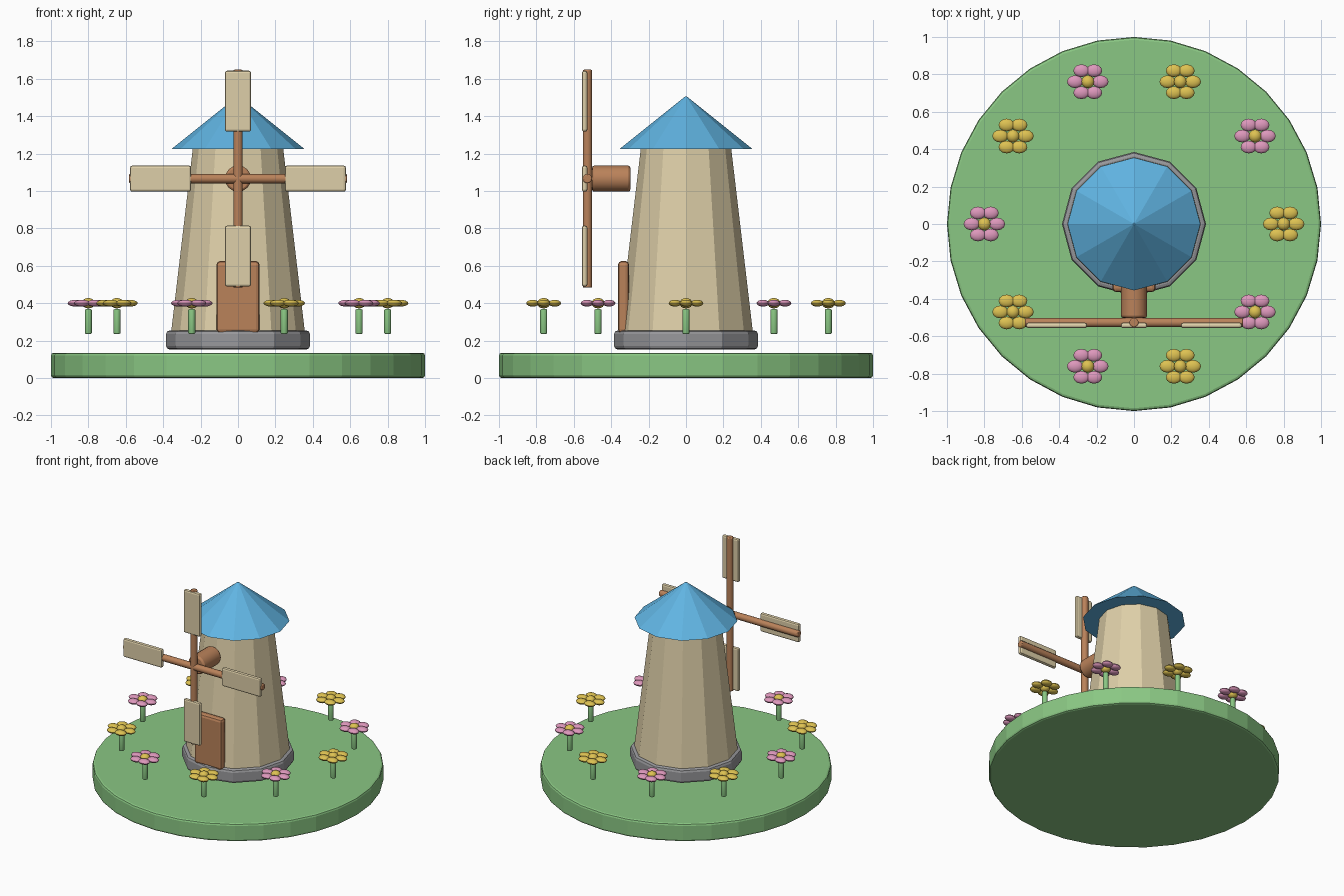
import bpy
from math import pi, cos, sin, radians
from mathutils import Matrix

cube = bpy.data.objects.get("Cube")
if cube:
    bpy.data.objects.remove(cube, do_unlink=True)


def material(name, srgb):
    """Flat colour given as 0-255 display values, stored as linear."""
    linear = [((c / 255 + 0.055) / 1.055) ** 2.4 for c in srgb]
    mat = bpy.data.materials.new(name)
    mat.use_nodes = True
    mat.diffuse_color = (*linear, 1)
    mat.node_tree.nodes["Principled BSDF"].inputs["Base Color"].default_value = (*linear, 1)
    return mat


GREEN = material("grass green", (138, 199, 131))
STONE = material("stone grey", (152, 152, 155))
PLASTER = material("cream plaster", (222, 207, 168))
BLUE = material("roof blue", (96, 180, 226))
WOOD = material("brown wood", (186, 130, 90))
PINK = material("petal pink", (222, 152, 188))
YELLOW = material("petal yellow", (222, 194, 82))


def finish(name, mat, bevel=0, segments=2, smooth=False):
    """Name and colour the active object, soften its edges."""
    obj = bpy.context.object
    obj.name = name
    obj.data.materials.append(mat)
    if bevel:
        mod = obj.modifiers.new("soft edges", "BEVEL")
        mod.width, mod.segments = bevel, segments
    if smooth:
        bpy.ops.object.shade_smooth_by_angle(angle=radians(40))
    return obj


def cone(name, mat, sides, r_low, r_high, low, high, **kw):
    """Upright tapered prism with a corner facing +y."""
    bpy.ops.mesh.primitive_cone_add(vertices=sides, radius1=r_low, radius2=r_high,
                                    depth=high - low, location=(0, 0, (low + high) / 2))
    return finish(name, mat, **kw)


def rod(name, mat, sides, radius, length, centre, rotation=(0, 0, 0), **kw):
    bpy.ops.mesh.primitive_cylinder_add(vertices=sides, radius=radius, depth=length,
                                        location=centre, rotation=rotation)
    return finish(name, mat, **kw)


def box(name, mat, size, centre, bevel):
    bpy.ops.mesh.primitive_cube_add(size=1, location=centre)
    bpy.context.object.data.transform(Matrix.Diagonal((*size, 1)))
    return finish(name, mat, bevel=bevel)


def blob(name, mat, radii, centre):
    bpy.ops.mesh.primitive_uv_sphere_add(segments=12, ring_count=8, location=centre)
    bpy.context.object.data.transform(Matrix.Diagonal((*radii, 1)))
    return finish(name, mat, smooth=True)


# Ground and tower
cone("ground", GREEN, 32, 1, 1, 0, 0.135, bevel=0.015)
cone("stone_base", STONE, 12, 0.385, 0.385, 0.152, 0.255, bevel=0.02)
cone("tower", PLASTER, 12, 0.357, 0.242, 0.25, 1.225)
cone("roof", BLUE, 12, 0.355, 0.005, 1.225, 1.505)
box("door", WOOD, (0.23, 0.06, 0.385), (0, -0.334, 0.433), 0.02)

# Sails: axle, two crossed poles, four panels
HUB_Z = 1.066
rod("axle", WOOD, 16, 0.07, 0.205, (0, -0.4, HUB_Z), (pi / 2, 0, 0), bevel=0.012, smooth=True)
rod("vertical_pole", WOOD, 12, 0.025, 1.165, (0, -0.527, HUB_Z), bevel=0.006, smooth=True)
rod("horizontal_pole", WOOD, 12, 0.025, 1.165, (0, -0.527, HUB_Z), (0, pi / 2, 0),
    bevel=0.006, smooth=True)
for i, side in enumerate(("top", "left", "bottom", "right")):
    turn = i * pi / 2
    sail = box(side + "_sail", PLASTER, (0.14, 0.03, 0.326),
               (0.414 * sin(turn), -0.542, HUB_Z + 0.414 * cos(turn)), 0.012)
    sail.rotation_euler.y = turn

# Ring of flowers in alternating colours
for i in range(10):
    angle = i * pi / 5
    x, y = 0.8 * cos(angle), 0.8 * sin(angle)
    rod(f"stem_{i}", GREEN, 10, 0.02, 0.132, (x, y, 0.302), bevel=0.006, smooth=True)
    blob(f"flower_centre_{i}", YELLOW, (0.035, 0.035, 0.028), (x, y, 0.4))
    for k in range(6):
        a = k * pi / 3
        blob(f"petal_{i}_{k}", PINK if i % 2 else YELLOW, (0.043, 0.034, 0.018),
             (x + 0.068 * cos(a), y + 0.068 * sin(a), 0.4))
